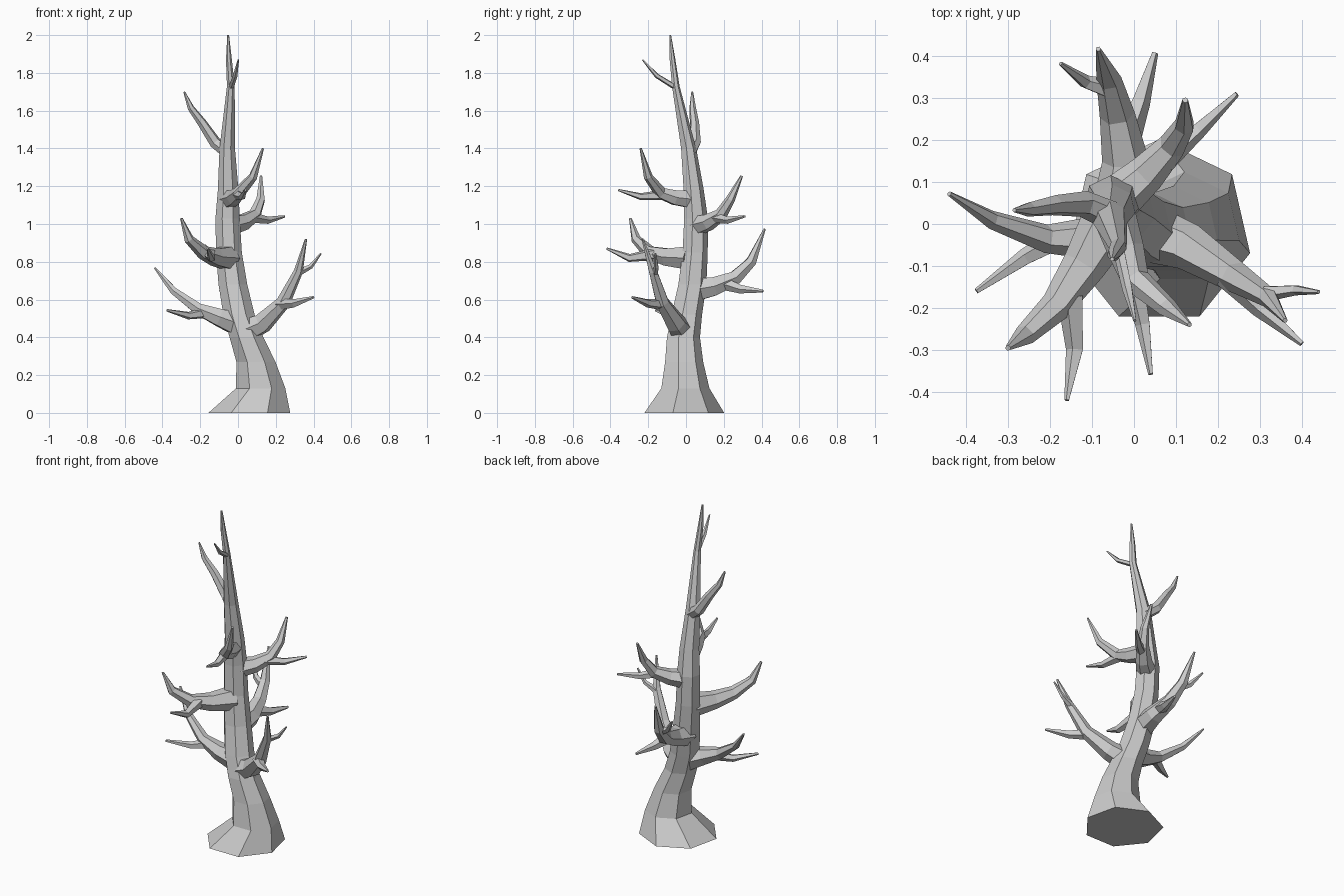
import bpy, bmesh, math
from mathutils import Vector


def limb(name, pts, sides=6, level=False):
    """Tapered faceted tube through (x, y, z, radius) stations."""
    bm = bmesh.new()
    P = [Vector(p[:3]) for p in pts]
    side = None
    rings = []
    for i, p in enumerate(P):
        a, b = P[max(i - 1, 0)], P[min(i + 1, len(P) - 1)]
        t = Vector((0, 0, 1)) if level else (b - a).normalized()
        if side is None:
            ref = Vector((1, 0, 0)) if level else Vector((0, 0, 1))
            side = ref
        side = (side - t * side.dot(t)).normalized()
        up = t.cross(side)
        ring = []
        for k in range(sides):
            ang = math.pi / 2 + 2 * math.pi * k / sides
            ring.append(bm.verts.new(p + pts[i][3] * (side * math.cos(ang) + up * math.sin(ang))))
        rings.append(ring)
    for r0, r1 in zip(rings, rings[1:]):
        for k in range(sides):
            j = (k + 1) % sides
            bm.faces.new((r0[k], r0[j], r1[j], r1[k]))
    bm.faces.new(rings[0][::-1])
    bm.faces.new(rings[-1])
    bmesh.ops.recalc_face_normals(bm, faces=bm.faces)
    me = bpy.data.meshes.new(name)
    bm.to_mesh(me)
    bm.free()
    ob = bpy.data.objects.new(name, me)
    bpy.context.collection.objects.link(ob)
    return ob


# Leaning trunk with flared foot
limb("trunk", [
    (0.06, -0.02, 0, 0.222), (0.12, -0.01, 0.13, 0.134), (0.095, -0.015, 0.27, 0.106),
    (0.045, -0.018, 0.4, 0.092), (0.005, 0.0, 0.52, 0.085), (-0.027, 0.03, 0.68, 0.078),
    (-0.048, 0.045, 0.85, 0.07), (-0.055, 0.05, 1.03, 0.066), (-0.052, 0.038, 1.18, 0.056),
    (-0.057, 0.012, 1.4, 0.042), (-0.038, -0.055, 1.73, 0.021), (-0.048, -0.072, 1.87, 0.016),
    (-0.052, -0.084, 2.0, 0.005)], sides=7, level=True)

# Main branches
branches = {
    "lower_left_branch": [(0.0, -0.01, 0.47, 0.07), (-0.1, -0.035, 0.505, 0.052), (-0.21, -0.035, 0.55, 0.034),
                          (-0.34, 0.01, 0.645, 0.022), (-0.44, 0.072, 0.768, 0.006)],
    "lower_right_branch": [(0.03, -0.02, 0.43, 0.07), (0.13, -0.055, 0.475, 0.056), (0.24, -0.125, 0.585, 0.038),
                           (0.32, -0.175, 0.75, 0.024), (0.36, -0.23, 0.92, 0.006)],
    "front_left_branch": [(-0.05, 0.02, 0.82, 0.07), (-0.12, -0.1, 0.825, 0.052), (-0.185, -0.195, 0.85, 0.038),
                          (-0.26, -0.265, 0.92, 0.026), (-0.3, -0.295, 1.03, 0.007)],
    "back_branch": [(-0.03, 0.04, 0.65, 0.07), (-0.02, 0.15, 0.67, 0.056), (-0.04, 0.26, 0.715, 0.042),
                    (-0.06, 0.345, 0.8, 0.03), (-0.085, 0.417, 0.975, 0.006)],
    "back_right_branch": [(-0.05, 0.05, 0.99, 0.058), (0.03, 0.12, 1.01, 0.046), (0.09, 0.185, 1.05, 0.034),
                          (0.12, 0.235, 1.13, 0.025), (0.122, 0.295, 1.255, 0.007)],
    "upper_front_branch": [(-0.05, 0.03, 1.13, 0.052), (-0.02, -0.06, 1.14, 0.044), (0.005, -0.135, 1.165, 0.034),
                           (0.08, -0.2, 1.25, 0.024), (0.132, -0.24, 1.4, 0.006)],
    "upper_left_branch": [(-0.055, 0.02, 1.38, 0.035), (-0.12, 0.048, 1.43, 0.032), (-0.19, 0.045, 1.535, 0.025),
                          (-0.25, 0.035, 1.615, 0.018), (-0.285, 0.033, 1.7, 0.005)],
}
for name, pts in branches.items():
    limb(name, pts)

# Side twigs forking from the branches
twigs = {
    "lower_left_twig": [(-0.17, -0.03, 0.53, 0.03), (-0.26, -0.08, 0.515, 0.021), (-0.375, -0.16, 0.543, 0.007)],
    "lower_right_twig": [(0.22, -0.12, 0.575, 0.033), (0.3, -0.2, 0.58, 0.023), (0.4, -0.285, 0.612, 0.007)],
    "right_high_twig": [(0.315, -0.165, 0.74, 0.02), (0.385, -0.157, 0.775, 0.013), (0.44, -0.162, 0.845, 0.005)],
    "front_left_twig": [(-0.15, -0.17, 0.84, 0.034), (-0.14, -0.3, 0.82, 0.022), (-0.16, -0.42, 0.87, 0.006)],
    "back_twig": [(-0.02, 0.2, 0.685, 0.036), (0.015, 0.29, 0.655, 0.024), (0.05, 0.408, 0.645, 0.008)],
    "back_high_twig": [(-0.055, 0.32, 0.78, 0.025), (-0.115, 0.338, 0.81, 0.017), (-0.175, 0.382, 0.89, 0.005)],
    "back_right_twig": [(0.07, 0.15, 1.035, 0.03), (0.155, 0.225, 1.02, 0.02), (0.245, 0.31, 1.04, 0.007)],
    "upper_front_twig": [(-0.005, -0.11, 1.155, 0.03), (0.022, -0.24, 1.145, 0.019), (0.04, -0.358, 1.18, 0.006)],
    "crown_twig": [(-0.038, -0.05, 1.72, 0.015), (-0.015, -0.155, 1.785, 0.013), (0.002, -0.23, 1.87, 0.004)],
}
for name, pts in twigs.items():
    limb(name, pts, sides=5)
